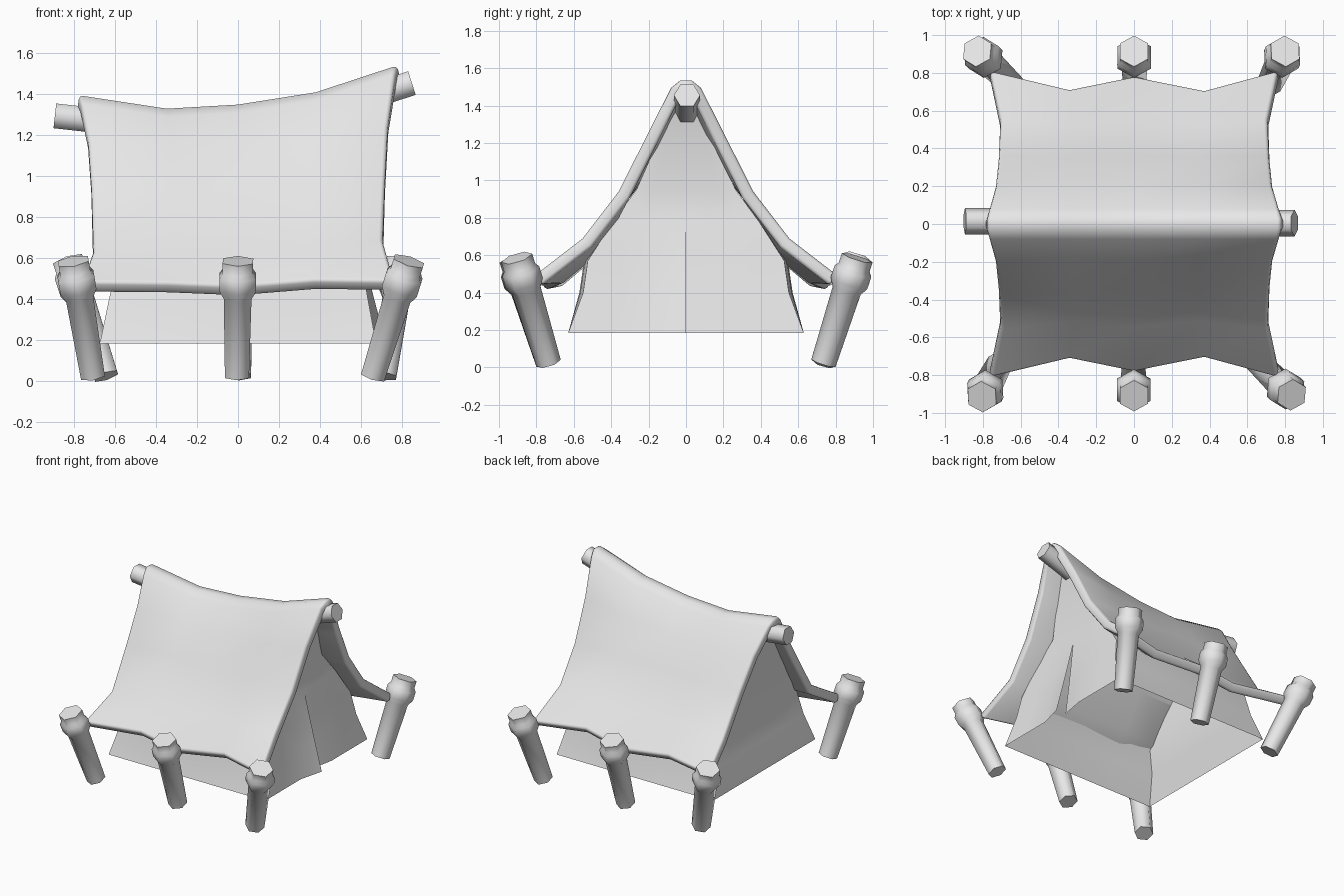
import bpy, bmesh, math
from mathutils import Vector

if "Cube" in bpy.data.objects:
    bpy.data.objects.remove(bpy.data.objects["Cube"])

GREY = (0.8, 0.8, 0.8, 1)
mat = bpy.data.materials.new("pale grey")
mat.use_nodes = True
mat.diffuse_color = GREY
mat.node_tree.nodes["Principled BSDF"].inputs["Base Color"].default_value = GREY


def finish(name, bm, angle):
    """Turn a bmesh into a shaded object with the material."""
    bmesh.ops.remove_doubles(bm, verts=bm.verts, dist=0.0005)
    bmesh.ops.recalc_face_normals(bm, faces=bm.faces)
    me = bpy.data.meshes.new(name)
    bm.to_mesh(me)
    bm.free()
    me.materials.append(mat)
    ob = bpy.data.objects.new(name, me)
    bpy.context.collection.objects.link(ob)
    bpy.ops.object.select_all(action='DESELECT')
    ob.select_set(True)
    bpy.context.view_layer.objects.active = ob
    bpy.ops.object.shade_smooth_by_angle(angle=math.radians(angle))
    return ob


def add_grid(bm, rows, closed=False):
    """Skin rows of points with quads."""
    vs = [[bm.verts.new(p) for p in row] for row in rows]
    n = len(vs[0])
    for a, b in zip(vs, vs[1:]):
        for i in range(n if closed else n - 1):
            j = (i + 1) % n
            bm.faces.new((a[i], a[j], b[j], b[i]))
    return vs


def tube(name, path, radii, sides=6):
    """Capped tube along a path, one corner pointing along y."""
    path = [Vector(p) for p in path]
    rings = []
    for i, (p, r) in enumerate(zip(path, radii)):
        t = (path[min(i + 1, len(path) - 1)] - path[max(i - 1, 0)]).normalized()
        u = (Vector((0, 1, 0)) - t * t.y).normalized()
        v = t.cross(u)
        angles = [2 * math.pi * k / sides for k in range(sides)]
        rings.append([p + r * (u * math.cos(a) + v * math.sin(a)) for a in angles])
    bm = bmesh.new()
    vs = add_grid(bm, rings, closed=True)
    bm.faces.new(vs[0])
    bm.faces.new(vs[-1])
    return finish(name, bm, 65)


# Shared columns along the ridge: position and ridge height
COLS = [-1, -0.45, 0, 0.49, 1]
RIDGE = [1.395, 1.33, 1.35, 1.41, 1.54]

# Canopy: sagging sheet with scalloped eaves
EAVE_Y = [0.815, 0.715, 0.785, 0.71, 0.815]
EAVE_Z = [0.485, 0.48, 0.465, 0.495, 0.49]
SAG_Z = [0.64, 0.65, 0.65, 0.66, 0.69]


def canopy_row(k, s):
    half_x = [0.775, 0.765, 0.73, 0.715, 0.705, 0.76][k]
    row = []
    for c, r, ey, ez, sz in zip(COLS, RIDGE, EAVE_Y, EAVE_Z, SAG_Z):
        y = [0.03, 0.08, 0.21, 0.36, 0.555 - 0.4 * (0.815 - ey), ey][k]
        z = [r, r - 0.04, 0.94 + (r - 0.94) * 0.5, 0.94, sz, ez][k]
        row.append((c * half_x, s * y, z))
    return row


bm = bmesh.new()
add_grid(bm, [canopy_row(k, -1) for k in range(5, -1, -1)]
         + [canopy_row(k, 1) for k in range(6)])
canopy = finish("canopy", bm, 45)
if sum(f.normal.z for f in canopy.data.polygons) < 0:
    canopy.data.flip_normals()
solid = canopy.modifiers.new("thickness", 'SOLIDIFY')
solid.thickness = 0.068
solid.offset = -1
solid.use_even_offset = True
hem = canopy.modifiers.new("rounded_hem", 'BEVEL')
hem.width = 0.017
hem.segments = 2
hem.limit_method = 'ANGLE'
hem.angle_limit = math.radians(50)

# Inner tent, open below: (height, right half length, left half length, half width)
LEVELS = [(0.183, 0.675, 0.675, 0.63), (0.40, 0.63, 0.635, 0.55),
          (0.57, 0.59, 0.605, 0.525), (0.78, 0.605, 0.57, 0.39),
          (0.95, 0.63, 0.535, 0.265), (None, 0.67, 0.64, 0.045)]
SLIT_TOP = 0.78
FLAP = 0.3


def side_row(level, s):
    """One level of a long wall, bowed out at mid height."""
    z, right, left, hy = level
    bow = 0.02 if z and 0.3 < z < 0.7 else 0
    return [(c * (left if c > 0 else right), s * (hy + bow * (1 - c * c)),
             z or r - 0.09) for c, r in zip(COLS, RIDGE)]


def gable_row(level, sx, fractions, lift):
    """One level of a gable half, its centre edge pushed out by lift."""
    z, right, left, hy = level
    z = z or RIDGE[-1 if sx > 0 else 0] - 0.09
    push = max(0, SLIT_TOP - z) * lift
    hx = left if sx > 0 else right
    return [(sx * (hx + push * max(0, 1 - abs(f) / FLAP)), f * hy, z)
            for f in fractions]


bm = bmesh.new()
for s in (-1, 1):
    add_grid(bm, [side_row(lv, s) for lv in LEVELS])
    # Gable halves; one end has a door slit with overlapping flaps
    fr = [0, s * FLAP, s * 0.65, s]
    add_grid(bm, [gable_row(lv, 1, fr, 0.08 if s < 0 else -0.06) for lv in LEVELS])
    add_grid(bm, [gable_row(lv, -1, fr, 0) for lv in LEVELS])
finish("inner_tent", bm, 35)

# Ridge pole, bowed under the canopy
tube("ridge_pole",
     [(-0.895, 0.015, 1.295), (-0.76, 0.015, 1.28), (-0.34, 0.01, 1.215),
      (0, 0.005, 1.235), (0.37, 0.005, 1.295), (0.74, 0.005, 1.42),
      (0.85, 0.005, 1.455)], [0.07] * 7)

# Stakes with a swollen rope binding: foot x, foot y, head x, head y
STAKES = {
    "front_right": (-0.71, -0.735, -0.805, -0.915),
    "front_middle": (-0.005, -0.735, 0, -0.91),
    "front_left": (0.66, -0.735, 0.835, -0.905),
    "back_right": (-0.645, 0.735, -0.83, 0.915),
    "back_middle": (0.005, 0.735, 0, 0.915),
    "back_left": (0.715, 0.735, 0.80, 0.915),
}
ALONG = [0, 0.69, 0.76, 0.87, 0.91, 1]
RADII = [0.068, 0.078, 0.103, 0.103, 0.086, 0.086]
for name, (fx, fy, hx, hy) in STAKES.items():
    foot, head = Vector((fx, fy, 0.023)), Vector((hx, hy, 0.585))
    tube(name + "_stake", [foot.lerp(head, t) for t in ALONG], RADII)
